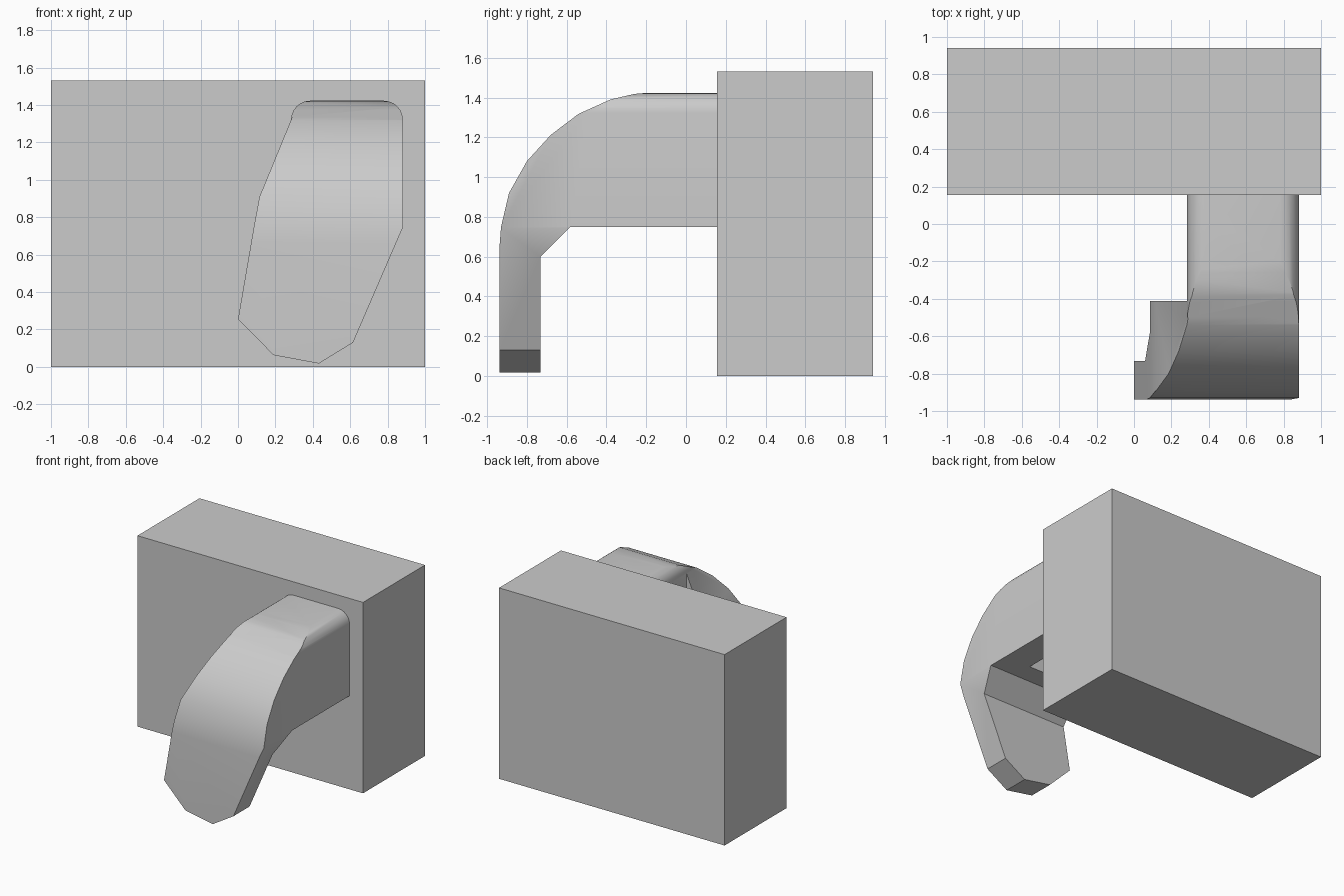
import bpy
import bmesh
from math import cos, sin, radians
from mathutils import Vector

cube = bpy.data.objects.get("Cube")
if cube:
    bpy.data.objects.remove(cube, do_unlink=True)

grey = bpy.data.materials.new("light_grey")
grey.use_nodes = True
grey.diffuse_color = (0.6, 0.6, 0.6, 1)
grey.node_tree.nodes["Principled BSDF"].inputs["Base Color"].default_value = grey.diffuse_color


def prism(name, points, axis, start, end):
    """Extrude a closed outline along x or y."""
    bm = bmesh.new()
    place = {"x": lambda a, b: (start, a, b), "y": lambda a, b: (a, start, b)}[axis]
    face = bm.faces.new([bm.verts.new(place(a, b)) for a, b in points])
    grown = bmesh.ops.extrude_face_region(bm, geom=[face])["geom"]
    shift = Vector((1, 0, 0) if axis == "x" else (0, 1, 0)) * (end - start)
    bmesh.ops.translate(bm, vec=shift, verts=[g for g in grown if isinstance(g, bmesh.types.BMVert)])
    bmesh.ops.recalc_face_normals(bm, faces=bm.faces)
    mesh = bpy.data.meshes.new(name)
    bm.to_mesh(mesh)
    bm.free()
    mesh.materials.append(grey)
    obj = bpy.data.objects.new(name, mesh)
    bpy.context.collection.objects.link(obj)
    return obj


def rect(a0, a1, b0, b1):
    return [(a0, b0), (a1, b0), (a1, b1), (a0, b1)]


def corner(cx, cz, r, first):
    """Quarter circle that turns anticlockwise."""
    angles = [radians(first + 15 * i) for i in range(7)]
    return [(cx + r * cos(t), cz + r * sin(t)) for t in angles]


def combine(target, other, operation):
    mod = target.modifiers.new(operation.lower(), "BOOLEAN")
    mod.operation = operation
    mod.solver = "EXACT"
    mod.object = other
    bpy.ops.object.select_all(action="DESELECT")
    bpy.context.view_layer.objects.active = target
    target.select_set(True)
    bpy.ops.object.modifier_apply(modifier=mod.name)


# Main block
prism("body_block", rect(-1, 1, 0, 1.53), "y", 0.155, 0.94)

# Side profile shared by the handle and its neck
arc = [(-0.2, 1.423), (-0.26, 1.418), (-0.38, 1.39), (-0.54, 1.318), (-0.68, 1.212),
       (-0.8, 1.08), (-0.89, 0.92), (-0.93, 0.75), (-0.937, 0.66)]
profile = [(-0.937, 0), (-0.732, 0), (-0.732, 0.6), (-0.58, 0.75), (0.155, 0.75), (0.155, 1.423)] + arc
side_cutter = prism("side_cutter", profile, "x", -0.2, 1.1)

# Slanted handle: front outline trimmed by the side profile
top_right = corner(0.78, 1.322, 0.101, 0)
top_left = corner(0.385, 1.322, 0.101, 90)
outline = [(0, 0.255), (0.19, 0.063), (0.432, 0.018), (0.615, 0.13), (0.881, 0.745)]
outline += top_right + top_left[:4] + [(0.115, 0.91), (0.085, 0.75)]
handle = prism("handle", outline, "y", -1, -0.413)
combine(handle, side_cutter, "INTERSECT")

# Neck with rounded top corners that joins the block
section = [(0.284, 0.7), (0.881, 0.7)] + top_right + top_left
neck = prism("neck", section, "y", -0.5, 0.3)
combine(neck, side_cutter, "INTERSECT")
combine(handle, neck, "UNION")

# Hollow in the underside of the neck
cavity = prism("cavity_cutter", rect(0.51, 0.65, 0.5, 1.2), "y", -0.413, 0.14)
combine(handle, cavity, "DIFFERENCE")

for helper in (side_cutter, neck, cavity):
    bpy.data.objects.remove(helper, do_unlink=True)

bpy.ops.object.select_all(action="DESELECT")
handle.select_set(True)
bpy.context.view_layer.objects.active = handle
bpy.ops.object.shade_smooth_by_angle(angle=radians(30))
